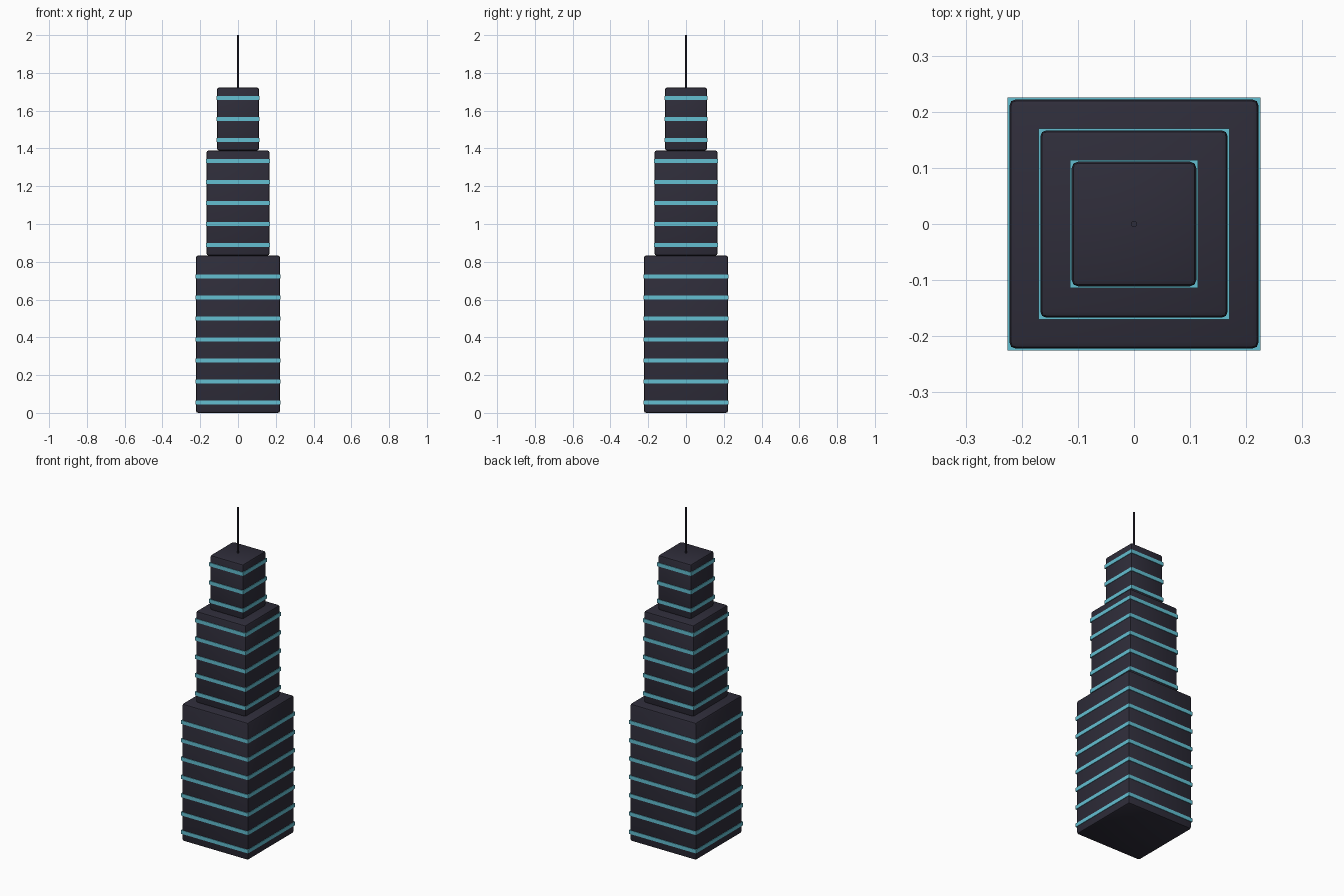
import bpy

old = bpy.data.objects.get("Cube")
if old:
    bpy.data.objects.remove(old, do_unlink=True)


def make_material(name, colour):
    mat = bpy.data.materials.new(name)
    mat.use_nodes = True
    mat.diffuse_color = (*colour, 1)
    mat.node_tree.nodes["Principled BSDF"].inputs["Base Color"].default_value = (*colour, 1)
    return mat


dark = make_material("dark slate", (0.028, 0.026, 0.042))
cyan = make_material("window cyan", (0.125, 0.52, 0.64))


def box(name, half, bottom, top, mat, bevel=0):
    bpy.ops.mesh.primitive_cube_add(size=1, location=(0, 0, (bottom + top) / 2))
    obj = bpy.context.object
    obj.name = name
    obj.scale = (2 * half, 2 * half, top - bottom)
    bpy.ops.object.transform_apply(location=False, rotation=False, scale=True)
    obj.data.materials.append(mat)
    if bevel:
        mod = obj.modifiers.new("soft edges", "BEVEL")
        mod.width = bevel
        mod.segments = 2
        bpy.ops.object.modifier_apply(modifier=mod.name)
        bpy.ops.object.shade_smooth_by_angle()
    return obj


# Stepped tiers, each wrapped by one window band per storey
storey = 1 / 9
band_height = 0.022
bottom = 0
for label, half, storeys in (("lower", 0.222, 7.5), ("middle", 0.167, 5), ("upper", 0.111, 3)):
    top = bottom + storeys * storey
    box(label + "_tier", half, bottom, top, dark, bevel=0.011)
    for i in range(int(storeys)):
        z = bottom + (i + 0.5) * storey
        box(f"{label}_window_band_{i + 1}", half + 0.003,
            z - band_height / 2, z + band_height / 2, cyan)
    bottom = top

# Rooftop mast
bpy.ops.mesh.primitive_cylinder_add(vertices=8, radius=0.0056, depth=2 - bottom,
                                    location=(0, 0, (2 + bottom) / 2))
mast = bpy.context.object
mast.name = "roof_mast"
mast.data.materials.append(dark)
bpy.ops.object.shade_smooth_by_angle()
